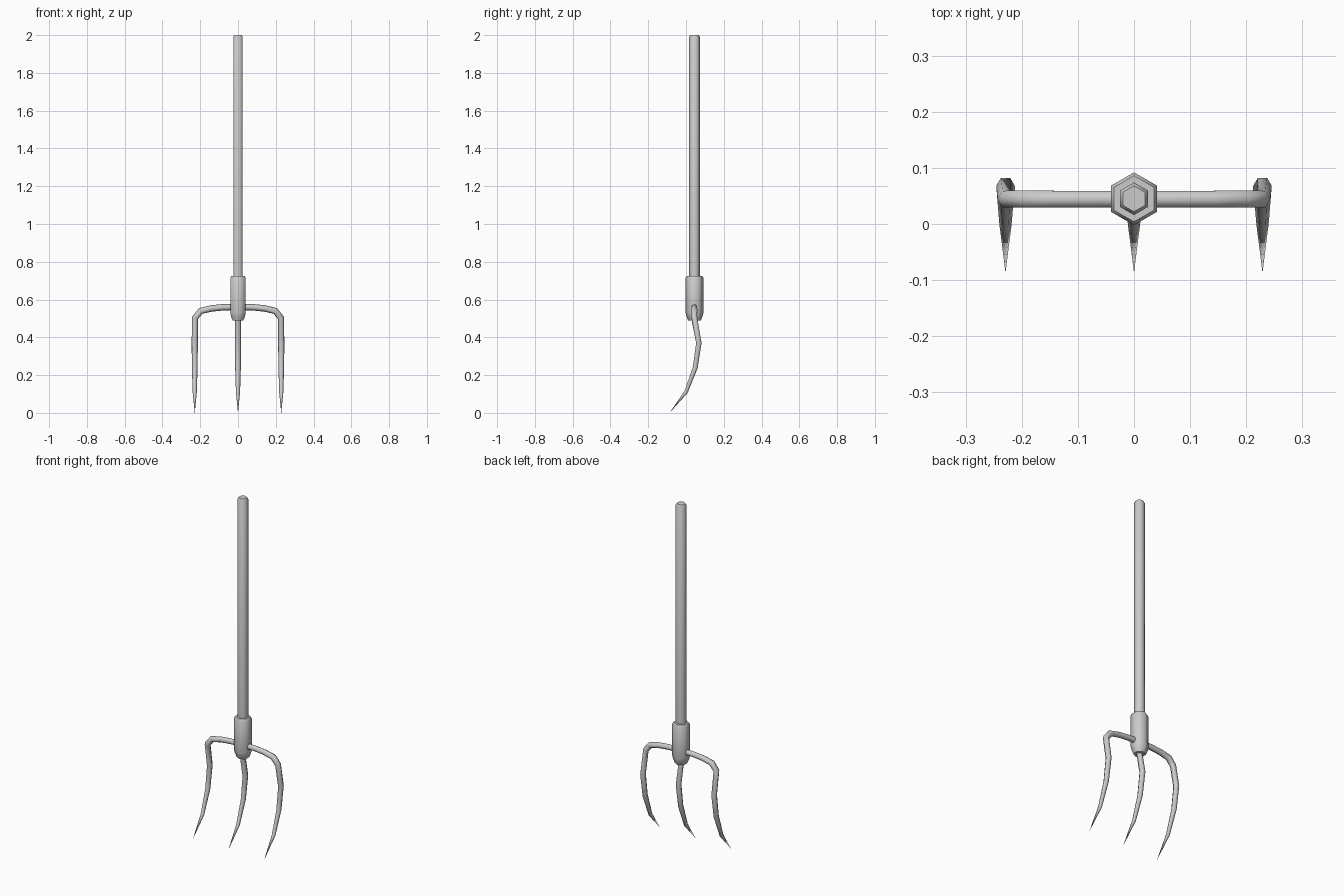
import bpy, bmesh, math
from mathutils import Vector

if "Cube" in bpy.data.objects:
    bpy.data.objects.remove(bpy.data.objects["Cube"])

CY = 0.045   # y of the shaft axis
SIDES = 6


def finish(name, bm):
    bmesh.ops.recalc_face_normals(bm, faces=bm.faces[:])
    me = bpy.data.meshes.new(name)
    bm.to_mesh(me)
    bm.free()
    ob = bpy.data.objects.new(name, me)
    bpy.context.collection.objects.link(ob)
    bpy.ops.object.select_all(action='DESELECT')
    ob.select_set(True)
    bpy.context.view_layer.objects.active = ob
    bpy.ops.object.shade_smooth_by_angle(angle=math.radians(62))
    return ob


def skin(name, rings, tip=None):
    """Join rings of points into a closed tube, optionally ending in a point."""
    bm = bmesh.new()
    loops = [[bm.verts.new(p) for p in r] for r in rings]
    for a, b in zip(loops, loops[1:]):
        for i in range(SIDES):
            j = (i + 1) % SIDES
            bm.faces.new((a[i], a[j], b[j], b[i]))
    bm.faces.new(loops[0])
    if tip:
        t = bm.verts.new(tip)
        for i in range(SIDES):
            bm.faces.new((loops[-1][i], loops[-1][(i + 1) % SIDES], t))
    else:
        bm.faces.new(loops[-1])
    return finish(name, bm)


def shaft(name, profile):
    """Hexagonal upright from (radius, z) pairs, corners facing front and back."""
    rings = []
    for r, z in profile:
        rings.append([(r * math.sin(k * math.tau / SIDES),
                       CY + r * math.cos(k * math.tau / SIDES), z) for k in range(SIDES)])
    return skin(name, rings)


def tine(name, path):
    """Tapered hexagonal prong along (x, y, z, radius); the last point is the tip."""
    pts = [Vector(p[:3]) for p in path]
    rings = []
    for i in range(len(pts) - 1):
        after = (pts[i + 1] - pts[i]).normalized()
        before = (pts[i] - pts[i - 1]).normalized() if i else after
        t = (after + before).normalized()
        u = t.cross(Vector((0, 1, 0))).normalized()
        v = u.cross(t)
        rings.append([pts[i] + path[i][3] * (u * math.cos(k * math.tau / SIDES)
                      + v * math.sin(k * math.tau / SIDES)) for k in range(SIDES)])
    return skin(name, rings, pts[-1])


# wooden handle and metal socket
shaft("handle", [(0.029, 0.69), (0.029, 1.99), (0.023, 2.0)])
shaft("socket", [(0.033, 0.488), (0.043, 0.512), (0.047, 0.53), (0.047, 0.715), (0.041, 0.725)])

# shared prong curve: y, z, radius
prong = [(0.068, 0.37, 0.0165), (0.049, 0.24, 0.015), (0.0, 0.11, 0.011), (-0.087, 0.0, 0)]

# middle tine
tine("middle_tine", [(0, 0.045, 0.53, 0.016), (0, 0.045, 0.485, 0.016)]
     + [(0, *p) for p in prong])

# side tines with their shoulder arms
for name, s in (("left_tine", -1), ("right_tine", 1)):
    arm = [(0, 0.0445, 0.56, 0.017), (0.08, 0.0445, 0.559, 0.017),
           (0.14, 0.0445, 0.553, 0.017), (0.197, 0.0445, 0.54, 0.0175),
           (0.227, 0.0445, 0.503, 0.017)]
    path = arm + [(0.229, *p) for p in prong]
    tine(name, [(s * x, y, z, r) for x, y, z, r in path])
